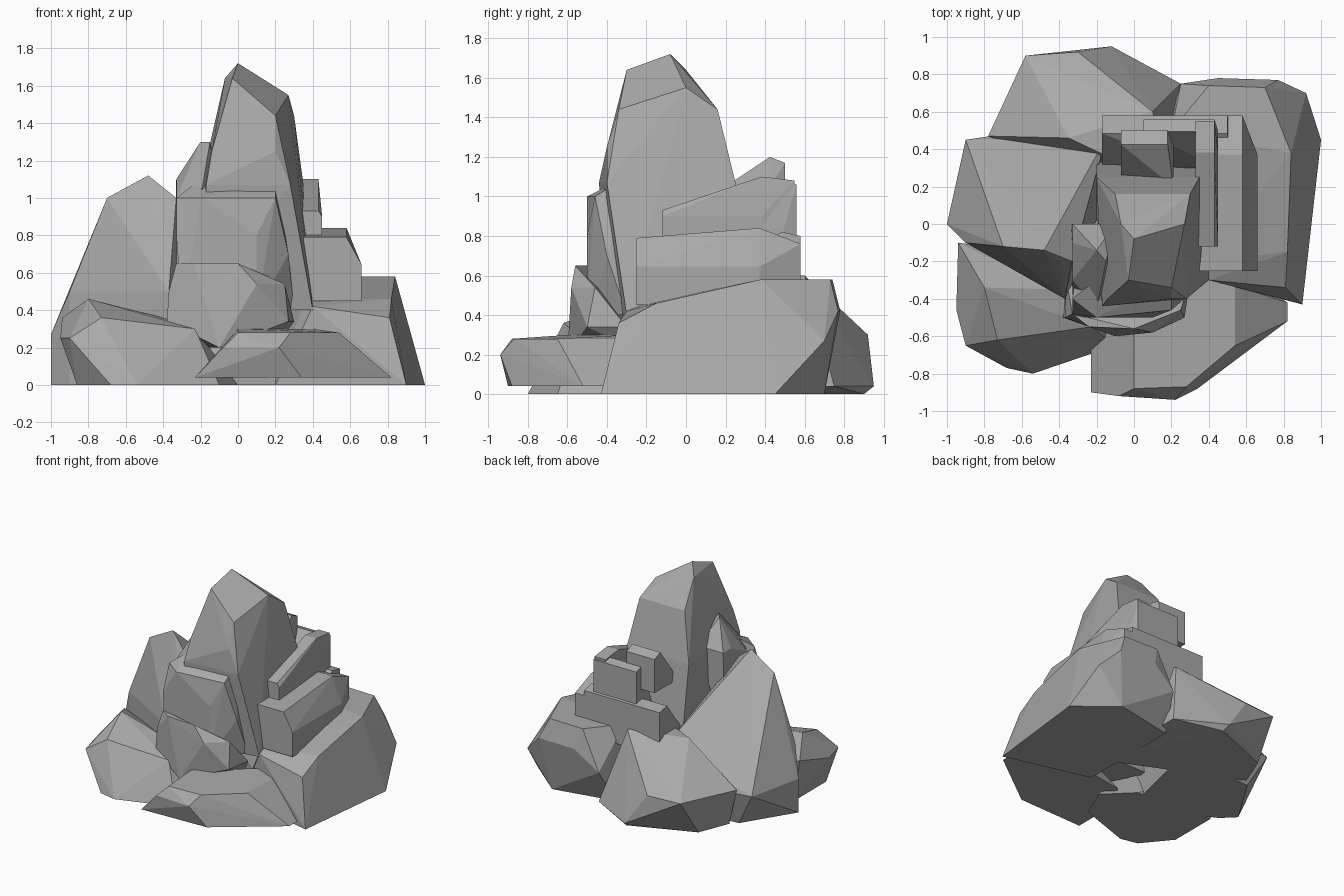
import bpy, bmesh, math

default_cube = bpy.data.objects.get("Cube")
if default_cube:
    bpy.data.objects.remove(default_cube, do_unlink=True)

# One plain stone colour
stone = bpy.data.materials.new("grey_stone")
stone.use_nodes = True
stone.diffuse_color = (.4, .4, .4, 1)
shader = stone.node_tree.nodes["Principled BSDF"]
shader.inputs["Base Color"].default_value = stone.diffuse_color


def rock(name, levels):
    """Wrap a faceted convex boulder around the corners found at each height."""
    mesh = bpy.data.meshes.new(name)
    bm = bmesh.new()
    for height, corners in levels.items():
        for x, y in corners:
            bm.verts.new((x, y, height))
    bmesh.ops.convex_hull(bm, input=bm.verts)
    # Remove corners that ended up inside the boulder
    loose = [vert for vert in bm.verts if not vert.link_faces]
    bmesh.ops.delete(bm, geom=loose, context="VERTS")
    # Merge nearly coplanar triangles into broad chiselled facets
    bmesh.ops.dissolve_limit(bm, angle_limit=math.radians(3), verts=bm.verts, edges=bm.edges)
    bmesh.ops.recalc_face_normals(bm, faces=bm.faces)
    bm.to_mesh(mesh)
    bm.free()
    mesh.materials.append(stone)
    boulder = bpy.data.objects.new(name, mesh)
    bpy.context.collection.objects.link(boulder)


def slab(name, left, right, front, back, bottom, top, slope, flare):
    """Build a wedge whose top rises towards the back and whose outer side flares out."""
    ridge = back - (back - front) / 4
    rock(name, {
        bottom: [(left, front), (right + flare, front), (right + flare, ridge), (right, back), (left, back)],
        (bottom + top) / 2: [(right + flare, front), (right + flare, ridge)],
        top - slope: [(left, front), (right, front)],
        top: [(left, ridge), (right, ridge)],
        top - flare: [(left, back), (right, back)],
    })


# Tall central spire
rock("central_spire", {
    1.72: [(0, -.08)],
    1.64: [(-.07, 0), (-.03, -.3)],
    1.55: [(.27, 0)],
    1.44: [(.2, -.34), (.3, .16), (-.1, .16)],
    1.25: [(.2, -.4), (-.14, -.4)],
    1.07: [(.28, -.4), (-.17, -.44), (.35, .25), (-.2, .25)],
    .4: [(-.2, .35), (.4, .35), (.4, -.3), (-.2, -.4)],
})

# Column leaning on the spire
rock("side_column", {
    1.3: [(-.2, -.14), (-.15, -.2)],
    1.1: [(-.33, 0), (-.33, -.1), (-.1, 0)],
    1: [(-.33, -.3), (-.2, -.45)],
    .4: [(-.35, 0), (-.33, -.4), (0, -.4)],
})

# Stepped blocks on the front
rock("front_upper_block", {
    1.1: [(.2, -.3), (-.2, -.3)],
    1: [(-.33, -.4), (-.2, -.5), (.2, -.46)],
    .8: [(-.33, -.48), (.1, -.5)],
    .7: [(.27, -.4)],
    .4: [(-.3, -.5), (.1, -.5), (.3, -.3), (-.3, -.2)],
})
rock("front_lower_block", {
    .65: [(-.33, -.48), (-.24, -.55), (0, -.56)],
    .54: [(.1, -.58), (.25, -.46)],
    .5: [(-.37, -.5), (-.36, -.3)],
    .34: [(-.38, -.5), (.27, -.5), (.3, -.3)],
    .2: [(-.1, -.6), (-.3, -.2), (.2, -.2)],
})

# Large peaked boulder on one flank
rock("peaked_boulder", {
    1.12: [(-.48, -.14)],
    1: [(-.7, -.12), (-.4, -.2), (-.33, -.2)],
    .5: [(-.9, -.1), (-.7, .2), (-.37, -.4), (-.15, .46)],
    .27: [(-1, 0), (-.9, .45), (-.7, .48)],
    0: [(-1, 0), (-.9, -.1), (-.3, -.4), (-.75, .4), (-.1, .45)],
})

# Broad low boulder at the back
rock("back_boulder", {
    .6: [(.1, .6), (-.35, .46), (.2, .2)],
    .4: [(-.18, .8)],
    .3: [(-.78, .47), (-.58, .9), (-.3, .92)],
    .04: [(-.12, .95), (.25, .75)],
    0: [(-.6, .7), (-.7, .45), (-.1, .9), (.3, 0)],
})

# Heavy boulder on the other flank
rock("flank_boulder", {
    .58: [(.84, .38), (.7, .73), (.4, .74), (.2, .5)],
    .46: [(.82, -.15), (.36, -.2)],
    .42: [(.77, .77), (.45, .78), (.4, -.3)],
    .36: [(.81, -.34)],
    .27: [(.92, .7), (.25, .75)],
    0: [(.9, -.43), (1, .45), (.7, .7), (.2, .6), (.2, -.25)],
})

# Stepped slabs climbing towards the spire
slab("lower_slab", left=.35, right=.58, front=-.25, back=.58, bottom=.45, top=.84, slope=.05, flare=.08)
slab("lower_back_slab", left=-.17, right=.5, front=.2, back=.58, bottom=.45, top=.82, slope=0, flare=.02)
slab("middle_slab", left=.33, right=.43, front=-.12, back=.55, bottom=.7, top=1.1, slope=.17, flare=.02)
slab("middle_back_slab", left=.05, right=.43, front=.3, back=.56, bottom=.6, top=1.08, slope=.02, flare=.02)
slab("upper_slab", left=-.07, right=.18, front=.2, back=.5, bottom=.9, top=1.2, slope=0, flare=.03)

# Low boulder and slab spread around the front foot
rock("front_corner_boulder", {
    .46: [(-.8, -.34)],
    .36: [(-.94, -.1), (-.73, -.62), (-.4, -.35)],
    .3: [(-.35, -.58), (-.23, -.55)],
    .25: [(-.95, -.46), (-.9, -.65)],
    0: [(-.68, -.77), (-.54, -.8), (-.86, -.55), (-.86, -.15), (-.1, -.65), (0, -.4), (-.2, -.2)],
})
rock("front_foot_slab", {
    .3: [(.4, -.28), (.25, -.45), (0, -.59)],
    .28: [(0, -.88), (.28, -.87), (.54, -.65), (.54, -.33)],
    .2: [(-.08, -.92), (.22, -.94)],
    .04: [(-.23, -.9), (.34, -.88), (.82, -.52), (.82, -.42), (-.23, -.55), (-.1, -.3), (.5, -.2)],
})
